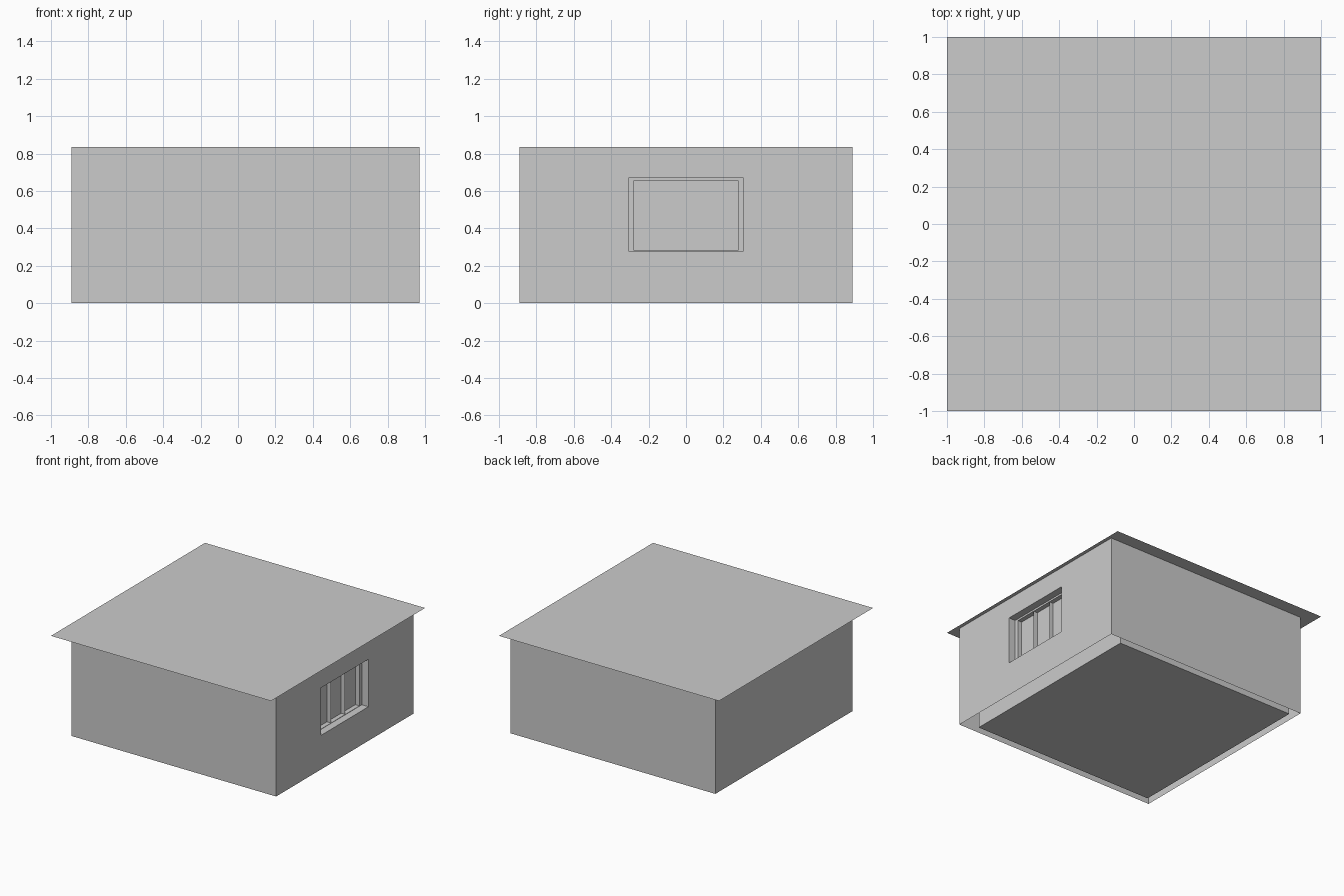
import bpy

if "Cube" in bpy.data.objects:
    bpy.data.objects.remove(bpy.data.objects["Cube"])

H = 0.835            # wall height
FRONT_X = 0.97       # outer face of the window wall


def mesh_object(name, verts, faces):
    me = bpy.data.meshes.new(name)
    me.from_pydata(verts, [], faces)
    ob = bpy.data.objects.new(name, me)
    bpy.context.collection.objects.link(ob)
    return ob


def wall_path(name, points, closed=False):
    """Vertical wall sheet following a plan outline."""
    n = len(points)
    verts = [(x, y, z) for z in (0, H) for x, y in points]
    count = n if closed else n - 1
    faces = [(i, (i + 1) % n, (i + 1) % n + n, i + n) for i in range(count)]
    return mesh_object(name, verts, faces)


def rect(x, half, z0, z1):
    return [(x, -half, z0), (x, half, z0), (x, half, z1), (x, -half, z1)]


# flat overhanging roof sheet
mesh_object("roof", [(-1, -1, H), (1, -1, H), (1, 1, H), (-1, 1, H)], [(0, 1, 2, 3)])

# outer walls on three sides
wall_path("outer_walls", [(FRONT_X, 0.89), (-0.89, 0.89), (-0.89, -0.89), (FRONT_X, -0.89)])

# inner room shell and its floor
R = 0.83
room = [(R, -R), (R, R), (-R, R), (-R, -R)]
wall_path("inner_walls", room, closed=True)
mesh_object("floor", [(x, y, 0) for x, y in room], [(3, 2, 1, 0)])

# window wall: nested rectangles step from wall face to reveal, frame and pane
rings = [
    rect(FRONT_X, 0.89, 0, H),
    rect(FRONT_X, 0.308, 0.28, 0.67),
    rect(0.91, 0.308, 0.28, 0.67),
    rect(0.91, 0.277, 0.283, 0.655),
    rect(0.873, 0.277, 0.283, 0.655),
]
verts = [v for ring in rings for v in ring]
faces = []
for k in range(len(rings) - 1):
    a, b = 4 * k, 4 * k + 4
    for i in range(4):
        j = (i + 1) % 4
        faces.append((a + i, a + j, b + j, b + i))
last = len(verts) - 4
faces.append((last, last + 1, last + 2, last + 3))
mesh_object("window_wall", verts, faces)

# thin dividers between the three panes
for i, y in enumerate((-0.0923, 0.0923)):
    mesh_object(f"window_divider_{i + 1}",
                [(0.873, y, 0.283), (0.91, y, 0.283), (0.91, y, 0.655), (0.873, y, 0.655)],
                [(0, 1, 2, 3)])
